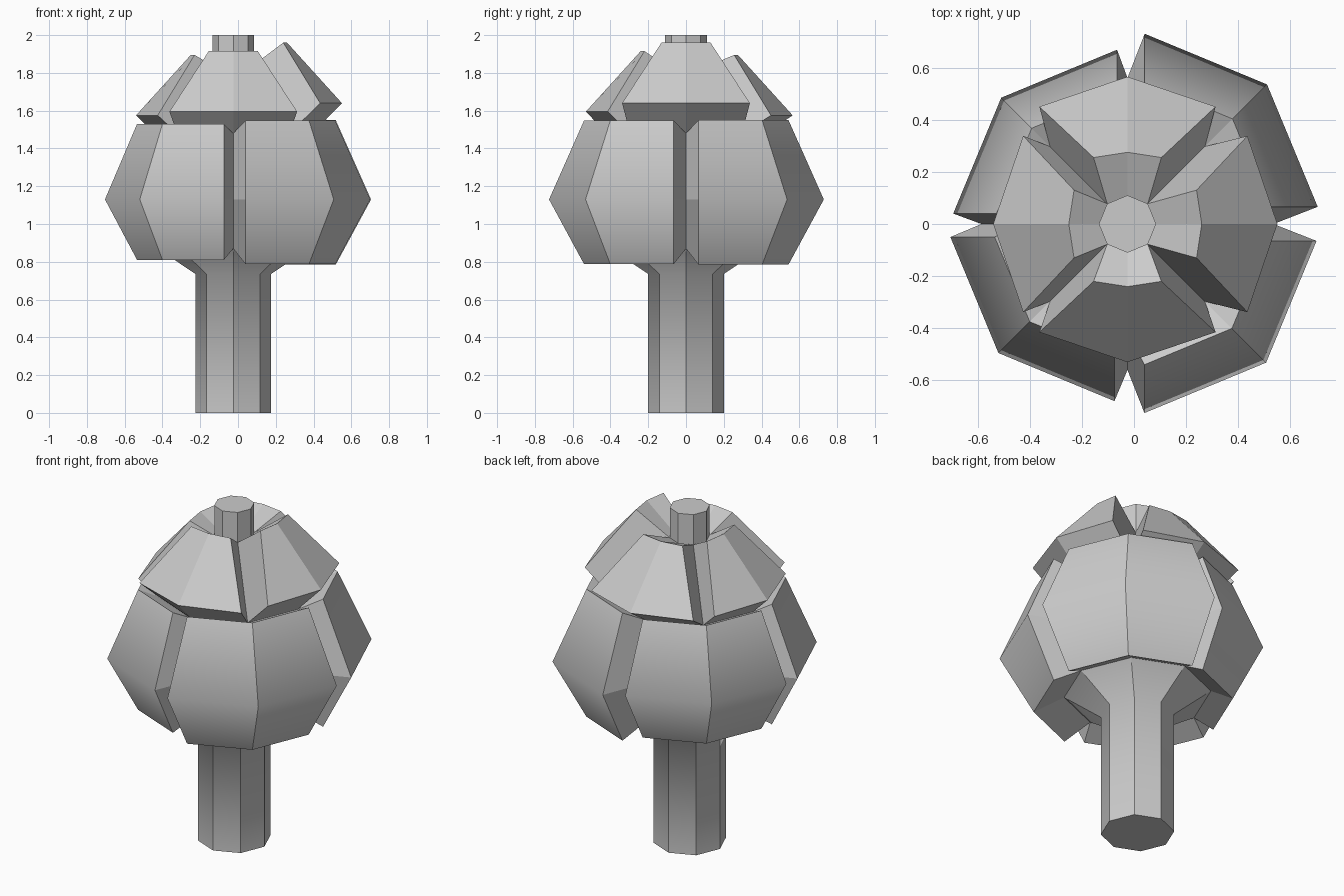
import bpy, bmesh, math
from mathutils import Vector

cube = bpy.data.objects.get("Cube")
if cube:
    bpy.data.objects.remove(cube, do_unlink=True)

CENTRE = Vector((-0.025, 0, 0))
C45 = math.cos(math.pi / 4)

grey = bpy.data.materials.new("plain_grey")
grey.use_nodes = True
colour = (0.6, 0.6, 0.6, 1)
grey.diffuse_color = colour
grey.node_tree.nodes["Principled BSDF"].inputs["Base Color"].default_value = colour


def finish(name, bm, soft):
    """Soft shading only across the listed edges, every other edge stays crisp."""
    bmesh.ops.recalc_face_normals(bm, faces=bm.faces)
    for face in bm.faces:
        face.smooth = True
    for edge in bm.edges:
        edge.smooth = edge in soft
    mesh = bpy.data.meshes.new(name)
    bm.to_mesh(mesh)
    bm.free()
    mesh.materials.append(grey)
    obj = bpy.data.objects.new(name, mesh)
    bpy.context.collection.objects.link(obj)


def lathe(name, profile, soft_rows, sides=8):
    """Faceted solid of revolution from (radius, height) pairs."""
    bm = bmesh.new()
    rings = []
    for r, z in profile:
        angles = [math.tau * k / sides for k in range(sides)]
        rings.append([bm.verts.new(CENTRE + Vector((r * math.cos(a), r * math.sin(a), z)))
                      for a in angles])
    for low, high in zip(rings, rings[1:]):
        for k in range(sides):
            n = (k + 1) % sides
            bm.faces.new((low[k], low[n], high[n], high[k]))
    bm.faces.new(rings[0])
    bm.faces.new(rings[-1])
    soft = {bm.edges.get((rings[i][k], rings[i][k - 1]))
            for i in soft_rows for k in range(sides)}
    finish(name, bm, soft)


def petal(name, angle, outer, inner):
    """Ridged wedge; each row is (height, ridge depth, corner depth, half width)."""
    bm = bmesh.new()
    out = Vector((math.cos(angle), math.sin(angle), 0))
    side = Vector((-out.y, out.x, 0))

    def grid(rows):
        return [[bm.verts.new(CENTRE + out * d + side * w + Vector((0, 0, z)))
                 for d, w in ((corner, -half), (ridge, 0), (corner, half))]
                for z, ridge, corner, half in rows]

    a, b = grid(outer), grid(inner)
    for i in range(len(a) - 1):
        for g in (a, b):
            for j in (0, 1):
                bm.faces.new((g[i][j], g[i][j + 1], g[i + 1][j + 1], g[i + 1][j]))
        for j in (0, 2):
            bm.faces.new((a[i][j], a[i + 1][j], b[i + 1][j], b[i][j]))
    for i in (0, -1):
        for j in (0, 1):
            bm.faces.new((a[i][j], a[i][j + 1], b[i][j + 1], b[i][j]))
    soft = {bm.edges.get((row[j], row[j + 1])) for row in a[1:-1] for j in (0, 1)}
    finish(name, bm, soft)


def octagon_row(z, r, gap=0.0):
    """Row following two octagon sides, cut short of the ends by the gap."""
    f = 1 - gap / (r * C45)
    return z, r, r + (r * C45 - r) * f, r * C45 * f


# Stem, inner bulb and tip in one body
BULB = [(0.4, 0.87), (0.56, 1.13), (0.42, 1.48)]
TIP = (0.11, 1.82)
lathe("stem_and_core", [(0.2, 0), (0.2, 0.735)] + BULB + [TIP, (0.11, 2.0)], (1, 2, 3))

# Four large petals around the bulb
bulb_rows = [octagon_row(z, r) for r, z in BULB]
for name, degrees, r, gap in (("back_left", 45, 0.757, 0.066),
                              ("back_right", 135, 0.685, 0.04),
                              ("front_right", 225, 0.70, 0.05),
                              ("front_left", 315, 0.752, 0.065)):
    less = 0.757 - r
    end = 0.57 - 0.7 * less
    rows = [octagon_row(0.785 + 0.44 * less, end, gap),
            octagon_row(1.13, r, gap),
            octagon_row(1.55 - 0.35 * less, end, gap)]
    petal(name + "_petal", math.radians(degrees), rows, bulb_rows)

# Four cap petals leaning in toward the tip
cap_rows = [octagon_row(BULB[-1][1], BULB[-1][0]), octagon_row(TIP[1], TIP[0])]
for name, degrees, r, z in (("left", 0, 0.575, 1.64),
                            ("back", 90, 0.565, 1.575),
                            ("right", 180, 0.515, 1.575),
                            ("front", 270, 0.53, 1.595)):
    rows = [(z, r, r - 0.115, 0.338),
            (z + 0.32, r - 0.29, r - 0.31, 0.13)]
    petal(name + "_cap_petal", math.radians(degrees), rows, cap_rows)
